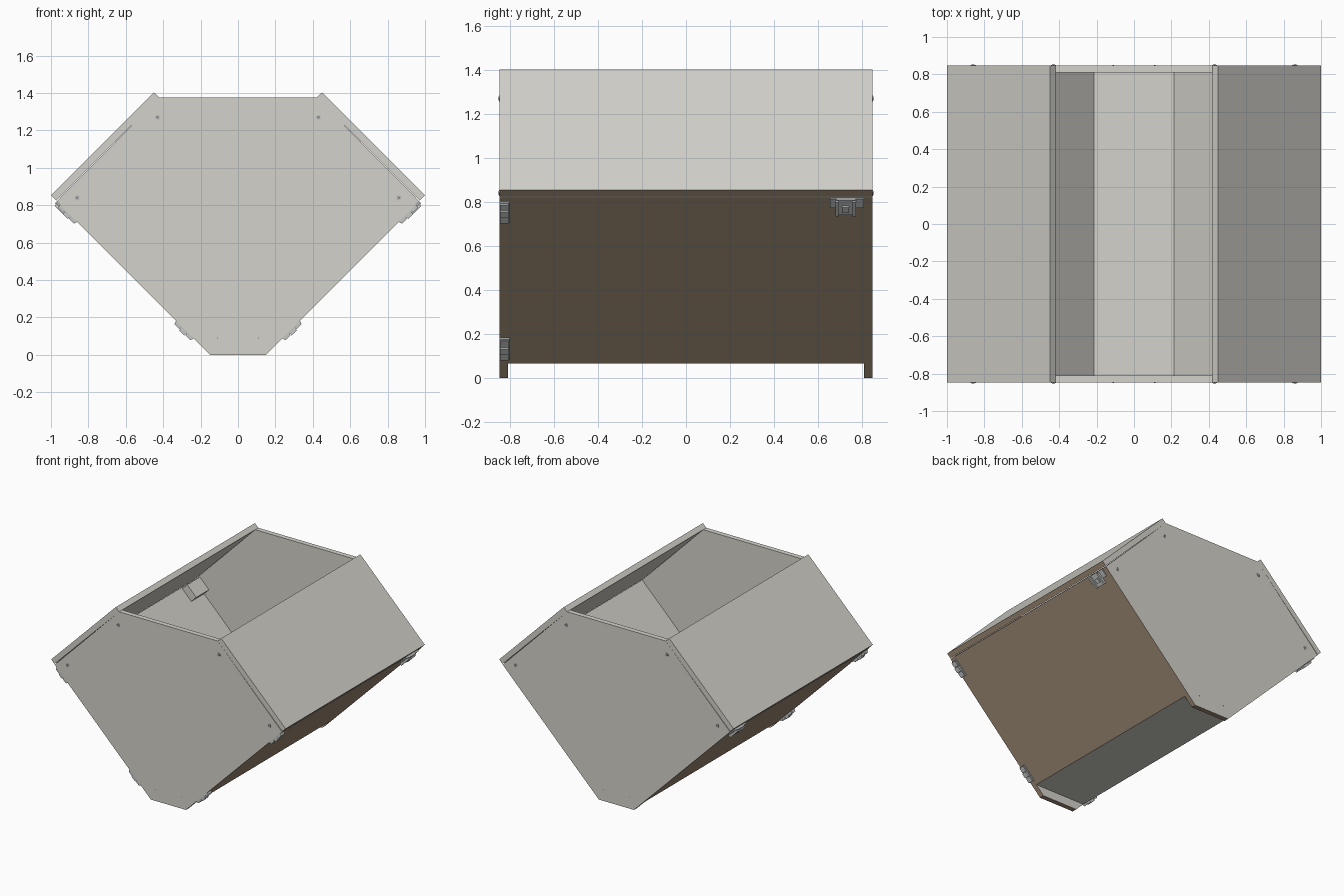
import bpy, bmesh, math
from mathutils import Vector

cube = bpy.data.objects.get("Cube")
if cube:
    bpy.data.objects.remove(cube)


def material(name, colour):
    m = bpy.data.materials.new(name)
    m.use_nodes = True
    m.diffuse_color = (*colour, 1)
    m.node_tree.nodes["Principled BSDF"].inputs["Base Color"].default_value = (*colour, 1)
    return m


PALE = material("pale_grey", (0.66, 0.65, 0.60))
BROWN = material("brown", (0.36, 0.27, 0.19))
STEEL = material("steel", (0.55, 0.57, 0.56))
DARK = material("dark_steel", (0.18, 0.18, 0.18))


def finish(name, bm, mats, brown_rule=None):
    bmesh.ops.recalc_face_normals(bm, faces=bm.faces)
    if brown_rule:
        for f in bm.faces:
            if brown_rule(f.normal, f.calc_center_median()):
                f.material_index = 1
    me = bpy.data.meshes.new(name)
    bm.to_mesh(me)
    bm.free()
    for m in mats:
        me.materials.append(m)
    ob = bpy.data.objects.new(name, me)
    bpy.context.collection.objects.link(ob)
    return ob


def prism(name, profile, y0, y1, mats, rule=None):
    """Extrude an x-z outline from y0 to y1."""
    bm = bmesh.new()
    face = bm.faces.new([bm.verts.new((x, y0, z)) for x, z in profile])
    out = bmesh.ops.extrude_face_region(bm, geom=[face])
    verts = [v for v in out["geom"] if isinstance(v, bmesh.types.BMVert)]
    bmesh.ops.translate(bm, verts=verts, vec=(0, y1 - y0, 0))
    return finish(name, bm, mats, rule)


def disc(name, centre, radius, depth, axis, mat, sides=12):
    bm = bmesh.new()
    bmesh.ops.create_cone(bm, cap_ends=True, segments=sides, radius1=radius,
                          radius2=radius, depth=depth)
    ob = finish(name, bm, [mat])
    ob.rotation_euler = Vector(axis).to_track_quat('Z', 'Y').to_euler()
    ob.location = centre
    return ob


def on_door(side, s, h):
    """Point at distance s up the sloping wall and h outward from it."""
    k = math.sqrt(0.5)
    return side * (0.15 + (s + h) * k), (s - h) * k


def door_block(name, side, s0, s1, h0, h1, y0, y1, mat):
    outline = [on_door(side, s, h) for s, h in ((s0, h0), (s1, h0), (s1, h1), (s0, h1))]
    return prism(name, outline, y0, y1, [mat])


def underside(n, c):
    return n.z < -0.1


def lower_edge(n, c):
    return n.z < -0.1 and n.x * c.x > 0


OUT, IN = 0.848, 0.81

# End plates
half = [(0.15, 0), (0.97, 0.82), (0.42, 1.375)]
outline = half + [(-x, z) for x, z in reversed(half)]
prism("front_plate", outline, -OUT, -IN, [PALE, BROWN], underside)
prism("back_plate", outline, IN, OUT, [PALE, BROWN], underside)

# Floor with two rows of small drain holes
prism("floor", [(-0.215, 0.065), (0.215, 0.065), (0.215, 0.12), (-0.215, 0.12)],
      -IN, IN, [PALE])
for side in (-1, 1):
    for i in range(15):
        disc("drain_hole", (side * 0.135, (i - 7) * 0.106, 0.12), 0.006, 0.002,
             (0, 0, 1), PALE, 10)

for side, word in ((1, "left"), (-1, "right")):
    # Upper sloping panel, with brown lower edge
    prism(word + "_roof_panel",
          [(side * x, z) for x, z in ((0.42, 1.375), (0.45, 1.403), (1.0, 0.853), (0.972, 0.825))],
          -OUT, OUT, [PALE, BROWN], lower_edge)
    # Lower sloping door, brown outside
    prism(word + "_door",
          [(side * x, z) for x, z in ((0.215, 0.065), (0.97, 0.82), (0.941, 0.849), (0.215, 0.122))],
          -IN, IN, [PALE, BROWN], underside)

    # Hinges on the front plate edge
    for s in (0.19, 1.07):
        door_block(word + "_hinge_leaf", side, s - 0.065, s + 0.065, 0, 0.01,
                   -OUT, -0.803, STEEL)
        for i in (-1, 0, 1):
            door_block(word + "_hinge_knuckle", side, s + i * 0.042 - 0.019,
                       s + i * 0.042 + 0.019, 0.008, 0.024 if i == 0 else 0.018,
                       -0.846, -0.806, STEEL)

    # Latch near the back, with its block inside the box
    door_block(word + "_latch_plate", side, 1.10, 1.158, 0, 0.008, 0.655, IN, STEEL)
    door_block(word + "_latch_body", side, 1.06, 1.158, 0.006, 0.014, 0.685, 0.77, STEEL)
    for y in (0.68, 0.758):
        door_block(word + "_latch_cheek", side, 1.06, 1.15, 0.006, 0.024, y, y + 0.014, STEEL)
    door_block(word + "_latch_tongue", side, 1.085, 1.12, 0.012, 0.024, 0.71, 0.742, STEEL)
    door_block(word + "_latch_block", side, 1.04, 1.15, -0.10, -0.04, 0.655, IN, PALE)

    # Screws through the end plates
    for y in (-OUT, OUT):
        for x, z in ((0.43, 1.27), (0.86, 0.84)):
            disc("corner_screw", (side * x, y, z), 0.014, 0.006, (0, 1, 0), STEEL)
            for angle in (0, 90):
                bm = bmesh.new()
                bmesh.ops.create_cube(bm, size=1)
                slot = finish("screw_slot", bm, [DARK])
                slot.scale = (0.02, 0.008, 0.004)
                slot.rotation_euler = (0, math.radians(45 + angle), 0)
                slot.location = (side * x, y, z)
        disc("floor_screw", (side * 0.11, y, 0.09), 0.004, 0.002, (0, 1, 0), DARK, 8)
